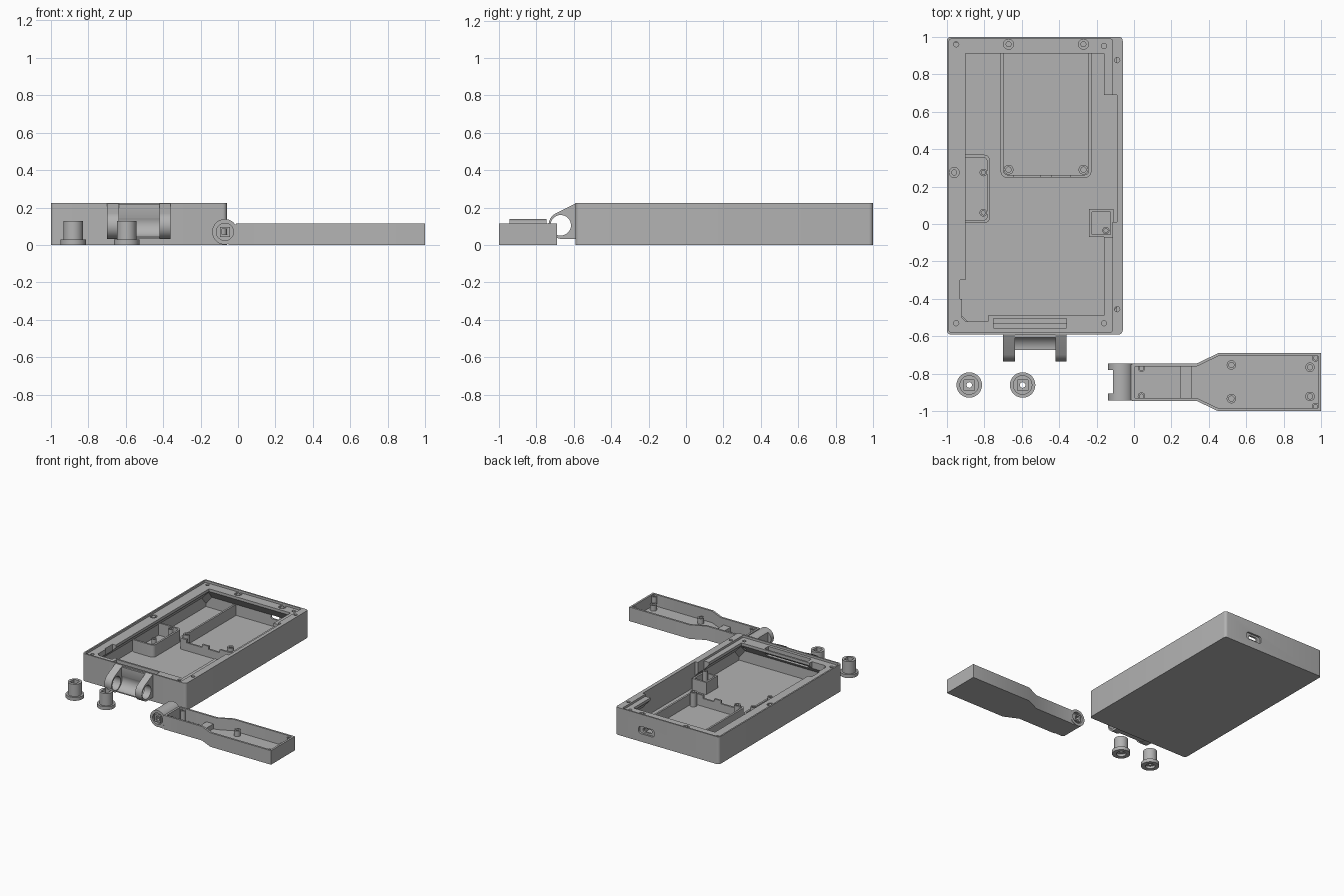
import bpy, bmesh, math

if "Cube" in bpy.data.objects:
    bpy.data.objects.remove(bpy.data.objects["Cube"])

grey = bpy.data.materials.new("mid_grey")
grey.diffuse_color = (0.45, 0.45, 0.45, 1)
grey.use_nodes = True
grey.node_tree.nodes["Principled BSDF"].inputs["Base Color"].default_value = grey.diffuse_color


def prism(name, pts, a, b, axis="z", pts2=None):
    """Extrude a closed profile from a to b along an axis (pts2 = end profile)."""
    def put(u, v, w):
        return {"z": (u, v, w), "x": (w, u, v), "y": (u, w, v)}[axis]
    bm = bmesh.new()
    lo = [bm.verts.new(put(u, v, a)) for u, v in pts]
    hi = [bm.verts.new(put(u, v, b)) for u, v in (pts2 or pts)]
    n = len(lo)
    bm.faces.new(lo)
    bm.faces.new(hi)
    for i in range(n):
        bm.faces.new((lo[i], lo[(i + 1) % n], hi[(i + 1) % n], hi[i]))
    bmesh.ops.recalc_face_normals(bm, faces=bm.faces)
    me = bpy.data.meshes.new(name)
    bm.to_mesh(me)
    bm.free()
    me.materials.append(grey)
    ob = bpy.data.objects.new(name, me)
    bpy.context.collection.objects.link(ob)
    return ob


def rect(x0, x1, y0, y1):
    return [(x0, y0), (x1, y0), (x1, y1), (x0, y1)]


def rounded(x0, x1, y0, y1, r, n=5):
    pts = []
    for cx, cy, s in ((x1 - r, y1 - r, 0), (x0 + r, y1 - r, 1), (x0 + r, y0 + r, 2), (x1 - r, y0 + r, 3)):
        for i in range(n + 1):
            t = (s + i / n) * math.pi / 2
            pts.append((cx + r * math.cos(t), cy + r * math.sin(t)))
    return pts


def circle(x, y, r, n=28):
    return [(x + r * math.cos(2 * math.pi * i / n), y + r * math.sin(2 * math.pi * i / n)) for i in range(n)]


def boolean(ob, tool, op="DIFFERENCE"):
    m = ob.modifiers.new("bool", "BOOLEAN")
    m.operation = op
    m.solver = "EXACT"
    m.object = tool
    bpy.context.view_layer.objects.active = ob
    bpy.ops.object.modifier_apply(modifier=m.name)
    bpy.data.objects.remove(tool, do_unlink=True)


def cut(ob, pts, a, b, axis="z", pts2=None):
    boolean(ob, prism("cutter", pts, a, b, axis, pts2))


def post(name, x, y, r, z0, z1, hole):
    ob = prism(name, circle(x, y, r), z0, z1)
    cut(ob, circle(x, y, hole), z0 + 0.02, z1 + 0.02)
    return ob


# Case: shell with hollow under a tapered ledge
case = prism("case_body", rounded(-1, -.06, -.59, 1, .022), 0, .225)
cut(case, rounded(-.988, -.115, -.578, .988, .012), .207, .25)
cut(case, rect(-.97, -.09, -.56, .97), .02, .11)
cut(case, rect(-.97, -.09, -.56, .97), .1099, .185, "z", rect(-.90, -.16, -.49, .91))
opening = [(-.90, .91), (-.90, -.30), (-.93, -.30), (-.93, -.40), (-.92, -.40), (-.92, -.50),
           (-.90, -.52), (-.78, -.52), (-.78, -.49), (-.16, -.49), (-.16, -.07), (-.115, -.07),
           (-.115, .01), (-.09, .01), (-.09, .69), (-.16, .69), (-.16, .91)]
cut(case, opening, .1, .25)

# Ledge pocket, screw holes and port
cut(case, rect(-.75, -.36, -.555, -.505), .14, .25)
for x, y in ((-.95, .96), (-.16, .95), (-.09, .875), (-.95, -.53), (-.16, -.53), (-.09, -.455)):
    cut(case, circle(x, y, .014, 16), .12, .25)
for x, y in ((-.67, .96), (-.27, .96), (-.96, .275)):
    cut(case, circle(x, y, .027, 20), .195, .25)
    prism("ledge_boss", circle(x, y, .016, 16), .185, .206)
cut(case, rounded(-.41, -.27, .065, .125, .02), .985, 1.05, "y")
cut(case, rounded(-.38, -.30, .08, .11, .012), .9, 1.05, "y")

# Tapered corner bosses under the ledge
for x, y, sx, sy in ((-.97, .97, 1, -1), (-.09, .97, -1, -1), (-.97, -.56, 1, 1), (-.09, -.56, -1, 1)):
    tip = [(x, y), (x + .005 * sx, y), (x, y + .005 * sy)]
    top = [(x, y), (x + .12 * sx, y), (x, y + .12 * sy)]
    prism("corner_gusset", tip, .05, .19, "z", top)

# Battery bay: thin wall with a notched front edge and four posts
bay = prism("battery_bay", rounded(-.712, -.228, .248, .972, .03), .015, .11)
cut(bay, rounded(-.697, -.243, .263, 1.1, .02), .0, .2)
for x0, x1 in ((-.64, -.50), (-.44, -.34)):
    cut(bay, rect(x0, x1, .2, .264), .085, .2)
for x in (-.67, -.27):
    post("battery_post", x, .29, .026, .015, .135, .014)

# Small side bay with two posts
side = prism("side_bay", rounded(-.975, -.77, .005, .37, .03), .015, .12)
cut(side, rounded(-1.1, -.785, .02, .355, .02), .0, .2)
for y in (.06, .275):
    post("side_post", -.805, y, .02, .015, .15, .011)

# Square switch box
box = prism("switch_box", rect(-.24, -.11, -.07, .08), .015, .12)
cut(box, rect(-.225, -.125, -.055, .065), .04, .2)
post("switch_post", -.15, -.035, .019, .015, .15, .01)

# Hinge lugs and saddle on the front wall
hy, hz, hr = -.662, .105, .073
arc = [(hy + hr * math.cos(math.radians(t)), hz + hr * math.sin(math.radians(t))) for t in range(120, 271, 10)]
for x0, x1 in ((-.70, -.635), (-.42, -.36)):
    lug = prism("hinge_lug", [(-.585, .224)] + arc + [(-.585, .032)], x0, x1, "x")
    cut(lug, circle(-.67, .105, .055), x0 - .1, x1 + .1, "x")
saddle = prism("hinge_saddle", rect(-.672, -.585, .035, .215), -.637, -.418, "x")
cut(saddle, circle(-.67, .115, .072, 36), -.8, -.2, "x")
cut(saddle, rect(-.8, -.605, .09, .3), -.8, -.2, "x")


# Handle arm: hollow tray that widens towards its end
def arm_outline(d, x0):
    c, a, b, x1 = -.845, .10 - d, .155 - d, 1 - d
    up = [(x0, a), (.335, a), (.45, b), (x1, b)]
    return [(x, c - h) for x, h in up] + [(x, c + h) for x, h in reversed(up)]


arm = prism("handle_arm", arm_outline(0, -.01), 0, .115)
cut(arm, arm_outline(.016, .006), .02, .2)
prism("arm_bridge", rect(.245, .31, -.935, -.755), .015, .06)
for x, h in ((.52, .09), (.94, .078)):
    for s in (-1, 1):
        post("arm_post", x, -.843 + s * h, .025, .015, .065, .014)
for x, h in ((.04, .075), (.97, .13)):
    for s in (-1, 1):
        post("arm_screw_post", x, -.845 + s * h, .02, .015, .105, .011)

# Knuckle at the arm's hinge end
knuckle = prism("arm_knuckle", circle(-.07, .07, .068, 40), -.943, -.745, "y")
boolean(knuckle, prism("neck", rect(-.05, .0, .001, .11), -.94, -.75, "y"), "UNION")
cut(knuckle, rect(-.2, -.112, -.905, -.78), -.1, .2)
for y0, y1 in ((-1, -.925), (-.763, -.7)):
    cut(knuckle, circle(-.07, .07, .046), y0, y1, "y")
    c0, c1 = (-.943, -.92) if y0 < -.9 else (-.77, -.745)
    ring = prism("knuckle_socket", rect(-.097, -.043, .043, .097), c0, c1, "y")
    cut(ring, rect(-.085, -.055, .055, .085), -1.1, -.6, "y")
cut(knuckle, rect(-.087, -.053, .053, .087), -1.1, -.6, "y")

# Two flanged hinge pins
for x in (-.88, -.595):
    pin = prism("hinge_pin", circle(x, -.86, .068, 36), 0, .028)
    boolean(pin, prism("shaft", circle(x, -.86, .052, 36), .01, .128), "UNION")
    cut(pin, rect(x - .028, x + .028, -.888, -.832), .07, .2)
    cut(pin, circle(x, -.86, .036), -.1, .02)
    cut(pin, circle(x, -.86, .015, 16), -.1, .3)

# Smooth only the rounded faces
for ob in bpy.data.objects:
    ob.select_set(True)
bpy.context.view_layer.objects.active = case
bpy.ops.object.shade_smooth_by_angle(angle=math.radians(30))
